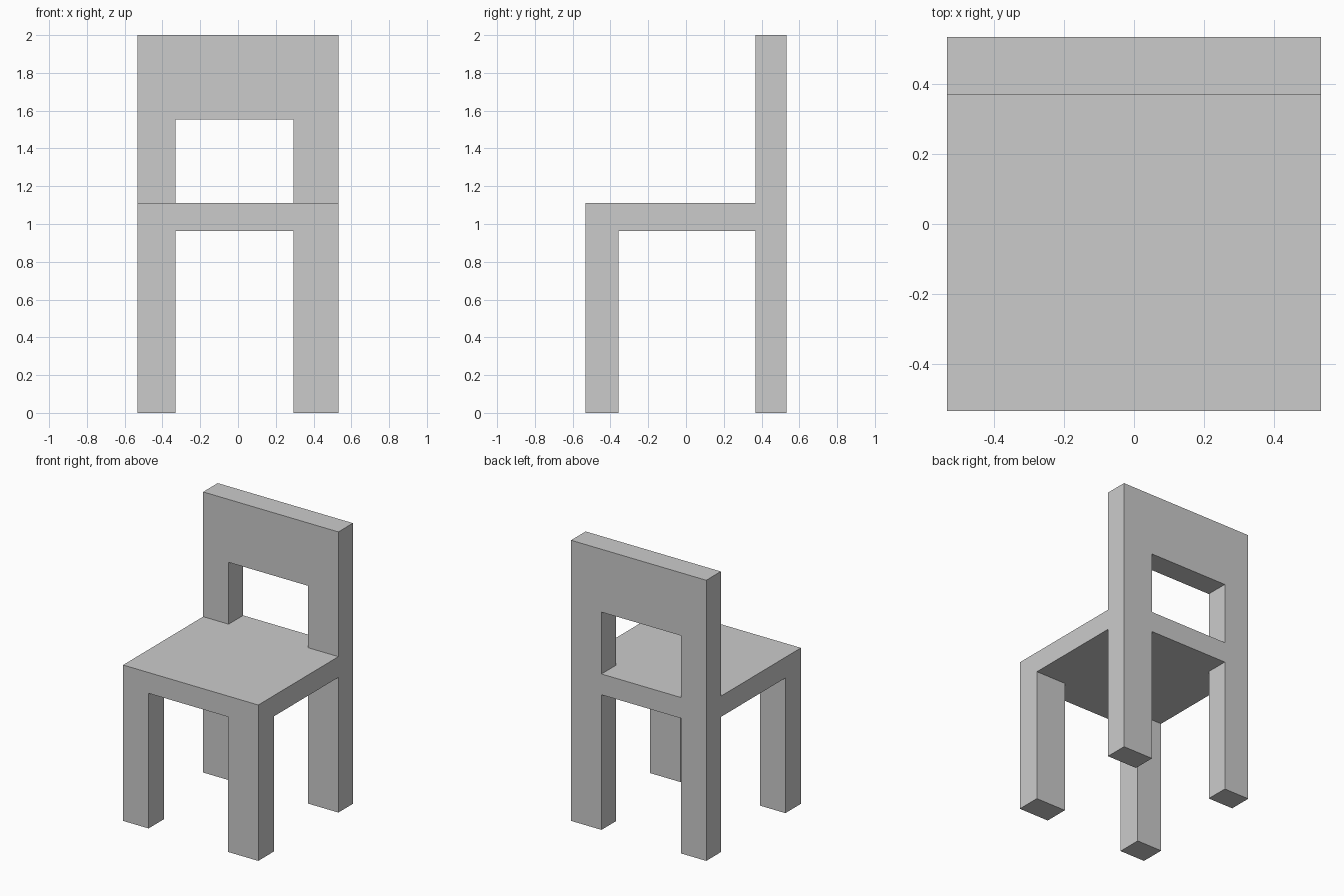
import bpy
import bmesh
from mathutils import Vector

if "Cube" in bpy.data.objects:
    bpy.data.objects.remove(bpy.data.objects["Cube"])

# Shared layout lines, so neighbouring parts meet exactly
H = 0.533                      # half width and half depth
XL, XR = -0.332, 0.293         # inner sides of left and right legs
YF, YB = -0.358, 0.369         # inner sides of front and back legs
SEAT_LOW, SEAT_TOP = 0.963, 1.111
PANEL_LOW, TOP = 1.552, 2.0


def box(name, xs, ys, zs):
    """Flat-faced box spanning the given x, y and z ranges."""
    lo, hi = (Vector(c) for c in zip(xs, ys, zs))
    bm = bmesh.new()
    bmesh.ops.create_cube(bm, size=1.0)
    bmesh.ops.scale(bm, vec=hi - lo, verts=bm.verts)
    mesh = bpy.data.meshes.new(name)
    bm.to_mesh(mesh)
    bm.free()
    obj = bpy.data.objects.new(name, mesh)
    obj.location = (lo + hi) / 2
    bpy.context.collection.objects.link(obj)
    return obj


left, right, gap = (-H, XL), (XR, H), (XL, XR)
front, back = (-H, YF), (YB, H)

# Front legs, the right one slightly wider
for side, xs in (("left", left), ("right", right)):
    box(f"front_leg_{side}", xs, front, (0, SEAT_LOW))

# Back posts run from the floor up into the backrest
box("back_post_left", left, back, (0, TOP))
box("back_post_right", right, back, (0, PANEL_LOW))

# Seat, with a rail closing it between the back posts
box("seat", (-H, H), (-H, YB), (SEAT_LOW, SEAT_TOP))
box("seat_back_rail", gap, back, (SEAT_LOW, SEAT_TOP))

# Backrest panel, sitting on the right post and against the left one
box("backrest_panel", (XL, H), back, (PANEL_LOW, TOP))
